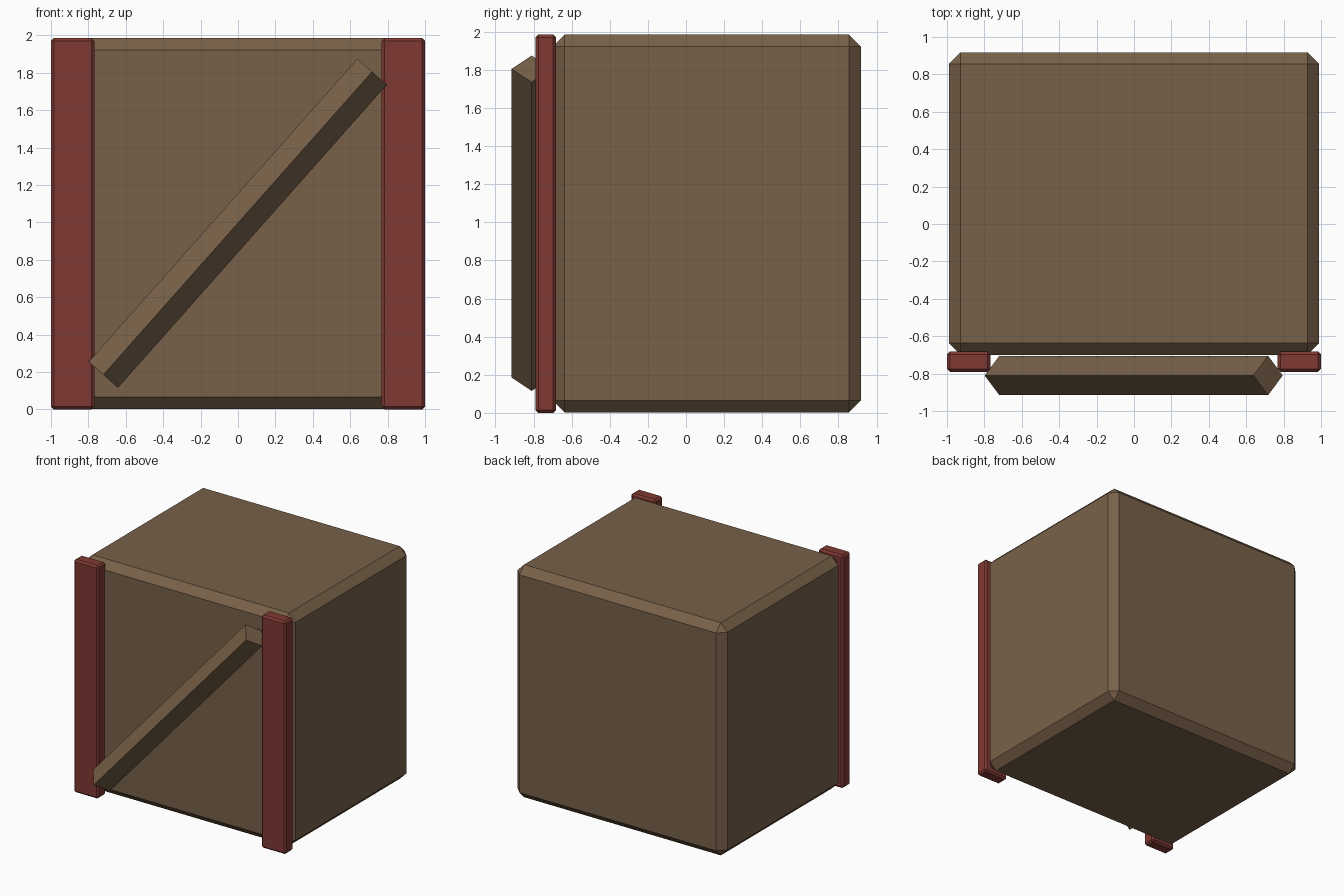
import bpy, bmesh, math
from mathutils import Vector, Matrix

if "Cube" in bpy.data.objects:
    bpy.data.objects.remove(bpy.data.objects["Cube"])


def material(name, rgb):
    m = bpy.data.materials.new(name)
    m.diffuse_color = (*rgb, 1.0)
    m.use_nodes = True
    m.node_tree.nodes["Principled BSDF"].inputs["Base Color"].default_value = m.diffuse_color
    return m


brown = material("brown_wood", (0.188, 0.119, 0.066))
red = material("dark_red_paint", (0.216, 0.041, 0.033))


def add_box(name, size, mat, matrix, bevel=0.0):
    bm = bmesh.new()
    bmesh.ops.create_cube(bm, size=1.0)
    bmesh.ops.scale(bm, vec=size, verts=bm.verts)
    if bevel:
        bmesh.ops.bevel(bm, geom=bm.edges[:], offset=bevel, segments=1,
                        profile=0.5, affect='EDGES')
    bmesh.ops.transform(bm, matrix=matrix, verts=bm.verts)
    mesh = bpy.data.meshes.new(name)
    bm.to_mesh(mesh)
    bm.free()
    mesh.materials.append(mat)
    obj = bpy.data.objects.new(name, mesh)
    bpy.context.collection.objects.link(obj)
    return obj


def box_between(name, lo, hi, mat, bevel):
    lo, hi = Vector(lo), Vector(hi)
    return add_box(name, hi - lo, mat, Matrix.Translation((lo + hi) / 2), bevel)


# Chamfered crate body
box_between("crate_body", (-0.99, -0.70, 0.003), (0.99, 0.918, 1.985), brown, 0.063)

# Red posts on the two front corners
for side, name in ((-1, "left_post"), (1, "right_post")):
    x0, x1 = sorted((side * 0.768, side * 1.0))
    box_between(name, (x0, -0.79, 0.0), (x1, -0.682, 1.985), red, 0.015)

# Diagonal square brace, turned on edge across the front
start, end = Vector((-0.72, -0.81, 0.185)), Vector((0.717, -0.81, 1.805))
axis = end - start
turn = axis.to_track_quat('Z', 'Y').to_matrix().to_4x4()
side_len = 0.21 / math.sqrt(2)
# Build the frame explicitly so one corner points straight forward
z = axis.normalized()
y = Vector((0, 1, 0))
frame = Matrix((y.cross(z), y, z)).transposed().to_4x4()
add_box("diagonal_brace", Vector((side_len, side_len, axis.length)), brown,
        Matrix.Translation((start + end) / 2) @ frame @ Matrix.Rotation(math.pi / 4, 4, 'Z'))
